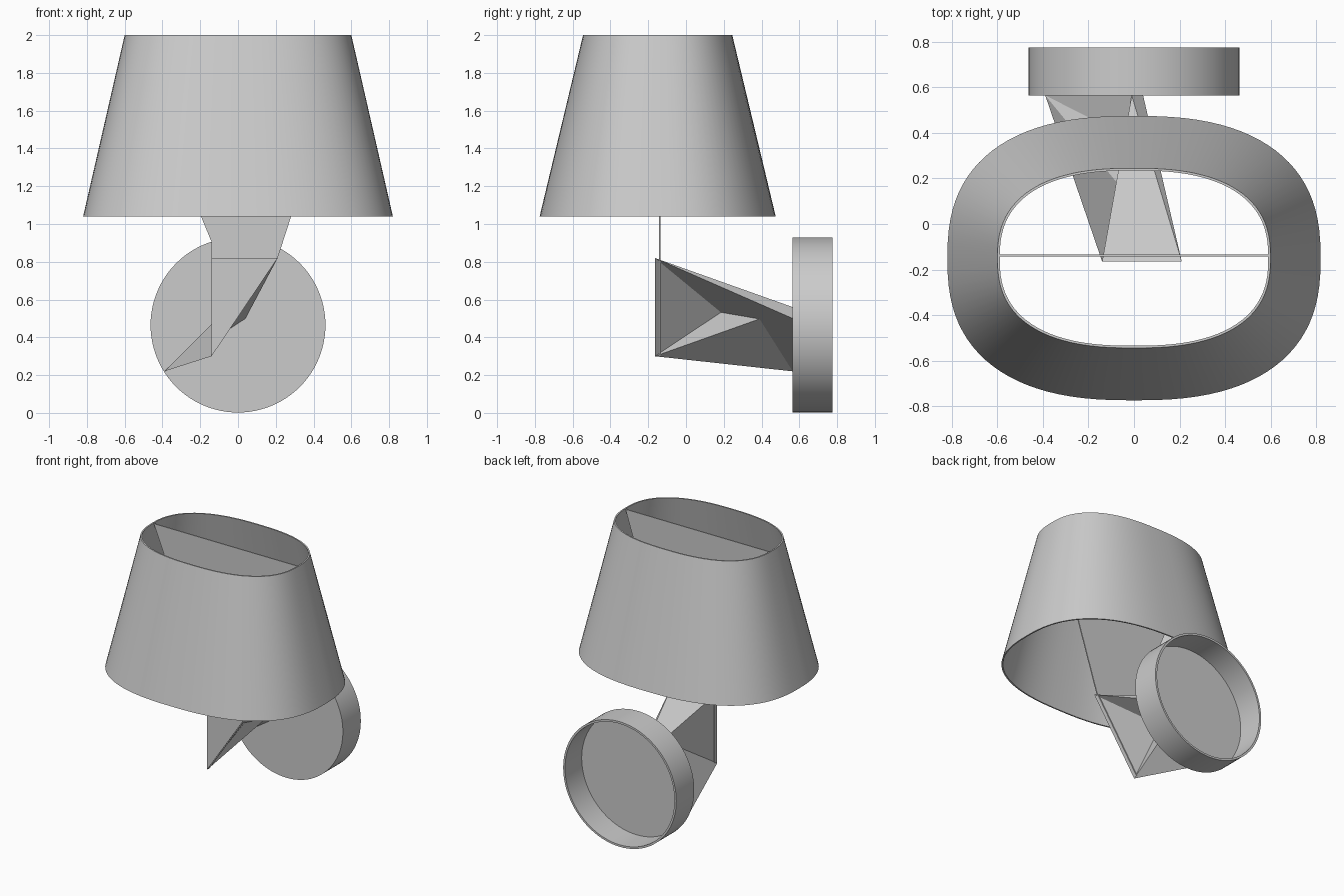
import bpy, bmesh, math

cube = bpy.data.objects.get("Cube")
if cube:
    bpy.data.objects.remove(cube, do_unlink=True)

grey = bpy.data.materials.new("plain_grey")
grey.use_nodes = True
color = (0.6, 0.6, 0.6, 1)
grey.diffuse_color = color
grey.node_tree.nodes["Principled BSDF"].inputs["Base Color"].default_value = color


def make(name, bm, smooth=False):
    """Turn a bmesh into a named grey object."""
    bmesh.ops.recalc_face_normals(bm, faces=bm.faces)
    mesh = bpy.data.meshes.new(name)
    bm.to_mesh(mesh)
    bm.free()
    mesh.materials.append(grey)
    obj = bpy.data.objects.new(name, mesh)
    bpy.context.collection.objects.link(obj)
    if smooth:
        bpy.ops.object.select_all(action='DESELECT')
        obj.select_set(True)
        bpy.context.view_layer.objects.active = obj
        bpy.ops.object.shade_smooth_by_angle(angle=math.radians(35))
    return obj


def bridge(bm, a, b):
    """Join two closed loops of vertices with quads."""
    for i in range(len(a)):
        j = (i + 1) % len(a)
        bm.faces.new((a[i], a[j], b[j], b[i]))


def rounded(c, exponent):
    return math.copysign(abs(c) ** (2 / exponent), c)


# Lamp shade: thin tapered shell with a rounded oval section
SEG, WALL, MID_Y = 96, 0.01, -0.15


def oval(bm, rx, ry, z, exponent=2.5):
    angles = [2 * math.pi * i / SEG for i in range(SEG)]
    return [bm.verts.new((rx * rounded(math.cos(t), exponent),
                          MID_Y + ry * rounded(math.sin(t), exponent), z))
            for t in angles]


bm = bmesh.new()
low, high = (0.82, 0.625, 1.04), (0.6, 0.395, 2.0)
rings = [oval(bm, *low), oval(bm, *high),
         oval(bm, high[0] - WALL, high[1] - WALL, high[2]),
         oval(bm, low[0] - WALL, low[1] - WALL, low[2])]
for k in range(4):
    bridge(bm, rings[k], rings[(k + 1) % 4])
make("lamp_shade", bm, smooth=True)

# Wall mount: round cup, closed at the front and open at the back
bm = bmesh.new()
CENTER_Z, RADIUS = 0.465, 0.463


def circle(bm, r, y):
    angles = [2 * math.pi * i / SEG for i in range(SEG)]
    return [bm.verts.new((r * math.cos(t), y, CENTER_Z + r * math.sin(t)))
            for t in angles]


rings = [circle(bm, RADIUS, 0.565), circle(bm, RADIUS, 0.775),
         circle(bm, RADIUS - 0.015, 0.775), circle(bm, RADIUS - 0.015, 0.58)]
for a, b in zip(rings, rings[1:]):
    bridge(bm, a, b)
bm.faces.new(rings[0])
bm.faces.new(rings[-1])
make("wall_mount", bm, smooth=True)

# Arm: twisted three-sided prism from the front edge back to the mount
bm = bmesh.new()
FRONT_Y, BACK_Y = -0.165, 0.565
a, b, c = [bm.verts.new((x, FRONT_Y, z))
           for x, z in ((-0.14, 0.82), (0.21, 0.82), (-0.14, 0.3))]
a2, b2, c2 = [bm.verts.new((x, BACK_Y, z))
              for x, z in ((-0.01, 0.56), (0.04, 0.5), (-0.39, 0.22))]
for face in ((a, b, c), (a2, c2, b2),
             (a, a2, b), (b, a2, b2),
             (a, c, a2), (c, c2, a2),
             (b, c2, c), (b, b2, c2)):
    bm.faces.new(face)
make("arm", bm)

# Support panel: thin upright plate that carries the shade
bm = bmesh.new()
outline = [(-0.59, 1.995), (0.59, 1.995), (0.21, 0.82), (-0.14, 0.3), (-0.14, 0.905)]
front = [bm.verts.new((x, -0.143, z)) for x, z in outline]
back = [bm.verts.new((x, -0.135, z)) for x, z in outline]
bm.faces.new(front)
bm.faces.new(back)
bridge(bm, front, back)
make("support_panel", bm)
